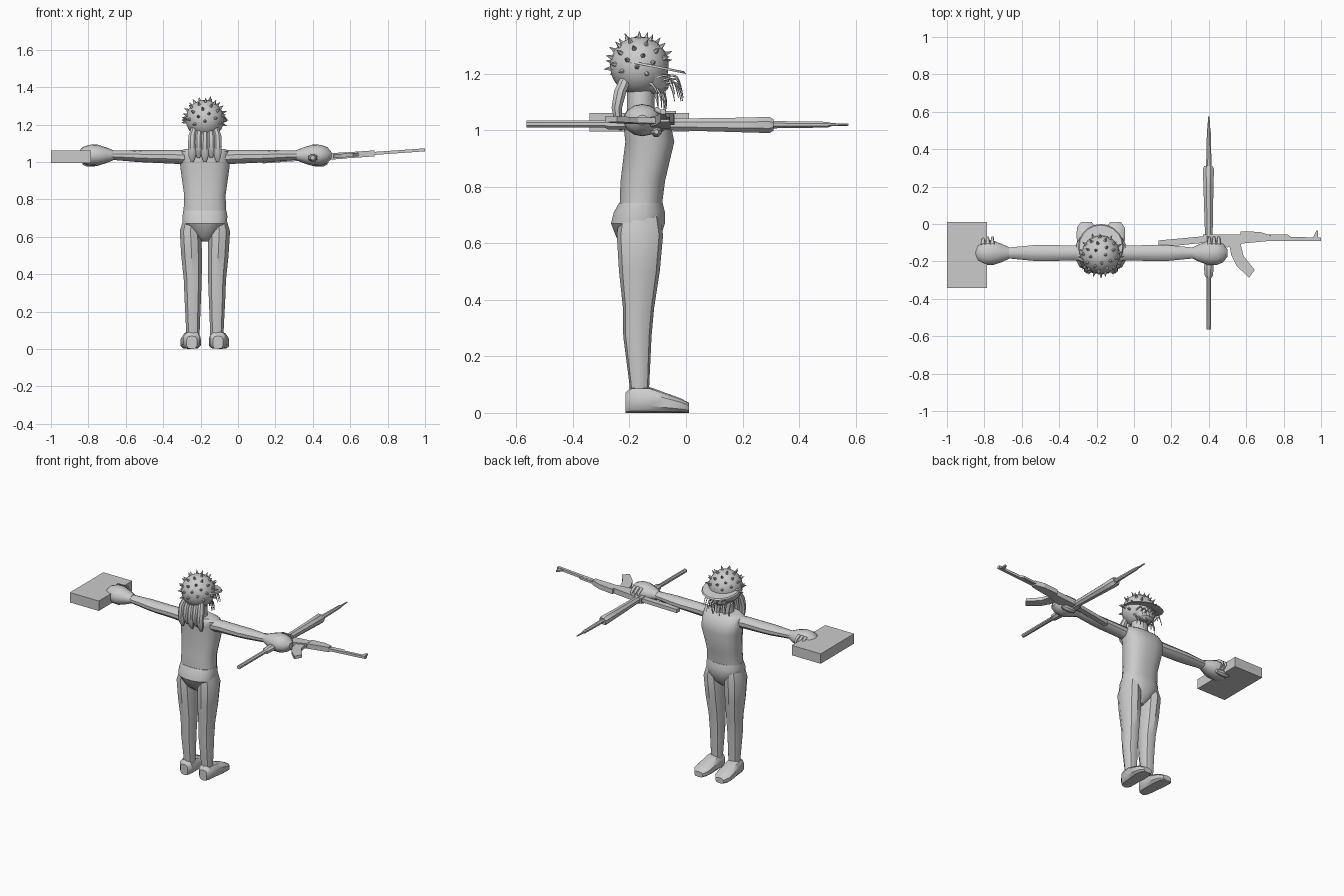
import bpy, bmesh, math
from mathutils import Vector

cube = bpy.data.objects.get("Cube")
if cube:
    bpy.data.objects.remove(cube)

GREY = (0.6, 0.6, 0.6, 1)
grey = bpy.data.materials.new("plain grey")
grey.use_nodes = True
grey.diffuse_color = GREY
grey.node_tree.nodes["Principled BSDF"].inputs["Base Color"].default_value = GREY

MID = -0.177   # body centre line in x
BODY_Y = -0.155


def finish(name, bm, smooth=True):
    bmesh.ops.recalc_face_normals(bm, faces=bm.faces)
    me = bpy.data.meshes.new(name)
    bm.to_mesh(me)
    bm.free()
    me.materials.append(grey)
    ob = bpy.data.objects.new(name, me)
    bpy.context.collection.objects.link(ob)
    if smooth:
        bpy.ops.object.select_all(action='DESELECT')
        ob.select_set(True)
        bpy.context.view_layer.objects.active = ob
        bpy.ops.object.shade_smooth_by_angle(angle=math.radians(35))
    return ob


def loft(name, axis, sections, n=12, power=1.0):
    """Skin ellipses given as (position, centre a, centre b, radius a, radius b)."""
    bm = bmesh.new()
    rings = []
    for pos, a, b, ra, rb in sections:
        ring = []
        for i in range(n):
            t = math.tau * (i + 0.5) / n
            c, s = math.cos(t), math.sin(t)
            u = a + ra * math.copysign(abs(c) ** power, c)
            v = b + rb * math.copysign(abs(s) ** power, s)
            co = {'x': (pos, u, v), 'y': (u, pos, v), 'z': (u, v, pos)}[axis]
            ring.append(bm.verts.new(co))
        rings.append(ring)
    for lo, hi in zip(rings, rings[1:]):
        for i in range(n):
            j = (i + 1) % n
            bm.faces.new((lo[i], lo[j], hi[j], hi[i]))
    bm.faces.new(rings[0])
    bm.faces.new(rings[-1])
    return finish(name, bm)


def plate(name, outline, z, thick, slope=0.07, x0=0.5):
    """Flat part lying in xy that climbs along x."""
    bm = bmesh.new()
    base = [bm.verts.new((x, y, z - thick / 2 + slope * (x - x0))) for x, y in outline]
    face = bm.faces.new(base)
    top = bmesh.ops.extrude_face_region(bm, geom=[face])
    for v in top["geom"]:
        if isinstance(v, bmesh.types.BMVert):
            v.co.z += thick
    return finish(name, bm, False)


def strand(name, pts, radius):
    """Thin tapering hair strand along a path."""
    cu = bpy.data.curves.new(name, 'CURVE')
    cu.dimensions = '3D'
    cu.bevel_depth = radius
    cu.bevel_resolution = 1
    cu.resolution_u = 4
    sp = cu.splines.new('NURBS')
    sp.points.add(len(pts) - 1)
    sp.use_endpoint_u = True
    sp.order_u = 3
    for i, p in enumerate(pts):
        sp.points[i].co = (*p, 1)
        sp.points[i].radius = 1 - 0.7 * i / (len(pts) - 1)
    cu.materials.append(grey)
    ob = bpy.data.objects.new(name, cu)
    bpy.context.collection.objects.link(ob)


# Torso and neck
loft("torso", 'z', [
    (0.735, MID, -0.16, 0.116, 0.076), (0.82, MID, -0.153, 0.112, 0.08),
    (0.96, MID, -0.128, 0.132, 0.088), (1.02, MID, -0.138, 0.138, 0.085),
    (1.055, MID, -0.15, 0.136, 0.07), (1.07, MID, -0.155, 0.11, 0.055)], 16, 0.8)
loft("neck", 'z', [(1.05, MID, -0.16, 0.06, 0.05), (1.17, MID, -0.16, 0.05, 0.05)])

# Hips
loft("briefs", 'z', [
    (0.575, MID, -0.165, 0.02, 0.03), (0.61, MID, -0.168, 0.06, 0.075),
    (0.67, MID, -0.17, 0.12, 0.097), (0.71, MID, -0.165, 0.122, 0.092),
    (0.742, MID, -0.16, 0.117, 0.079)], 16, 0.85)

for side, label in ((1, "left"), (-1, "right")):
    # Leg and foot
    loft(label + "_leg", 'z', [
        (z, MID + side * cx, cy, rx, ry) for z, cx, cy, rx, ry in (
            (0.05, 0.064, -0.165, 0.036, 0.032), (0.1, 0.064, -0.165, 0.038, 0.035),
            (0.27, 0.065, -0.172, 0.046, 0.05), (0.37, 0.065, -0.168, 0.05, 0.055),
            (0.5, 0.071, -0.165, 0.058, 0.072), (0.63, 0.077, -0.163, 0.06, 0.082),
            (0.7, 0.07, -0.163, 0.045, 0.07))], 10, 0.9)
    loft(label + "_foot", 'y', [
        (y, MID + side * cx, h / 2, rx, h / 2) for y, cx, rx, h in (
            (-0.215, 0.07, 0.028, 0.07), (-0.195, 0.07, 0.045, 0.092),
            (-0.13, 0.073, 0.05, 0.092), (-0.07, 0.076, 0.056, 0.07),
            (-0.02, 0.078, 0.052, 0.052), (0.01, 0.078, 0.03, 0.036))], 10, 0.65)
    # Arm, fist and thumb
    loft(label + "_arm", 'x', [
        (MID + side * d, BODY_Y, z, ry, rz) for d, z, ry, rz in (
            (0.1, 1.025, 0.045, 0.038), (0.17, 1.028, 0.042, 0.037),
            (0.3, 1.03, 0.046, 0.033), (0.36, 1.032, 0.044, 0.032),
            (0.5, 1.036, 0.03, 0.024), (0.53, 1.036, 0.028, 0.024))], 10)
    loft(label + "_fist", 'x', [
        (MID + side * d, BODY_Y, 1.036, ry, rz) for d, ry, rz in (
            (0.49, 0.031, 0.027), (0.53, 0.05, 0.043), (0.575, 0.066, 0.057),
            (0.62, 0.066, 0.056), (0.655, 0.05, 0.043), (0.676, 0.02, 0.018))], 14)
    loft(label + "_thumb", 'x', [
        (MID + side * d, -0.105, 0.995, r, r) for d, r in (
            (0.56, 0.012), (0.59, 0.02), (0.635, 0.02), (0.655, 0.008))], 8)
    for i in range(3):
        x = MID + side * (0.58 + 0.025 * i)
        strand(f"{label}_finger_{i + 1}", [
            (x, -0.11, 1.075), (x, -0.075, 1.06), (x, -0.07, 1.03), (x, -0.1, 1.01)], 0.011)

# Head with a jaw
HEAD = Vector((MID, -0.165, 1.228))
bm = bmesh.new()
bmesh.ops.create_uvsphere(bm, u_segments=18, v_segments=12, radius=0.104)
bmesh.ops.translate(bm, verts=bm.verts, vec=HEAD)
finish("head", bm)
loft("jaw", 'z', [(1.13, MID, -0.11, 0.03, 0.03), (1.15, MID, -0.115, 0.06, 0.055),
                  (1.2, MID, -0.13, 0.085, 0.075)])

# Spikes spread over the scalp
bm = bmesh.new()
COUNT = 44
for i in range(COUNT):
    z = 0.97 - 1.3 * i / COUNT
    r = math.sqrt(1 - z * z)
    a = i * math.pi * (3 - math.sqrt(5))
    n = Vector((r * math.cos(a), r * math.sin(a), z))
    if z < 0.1 and n.y > 0.4:
        continue
    rot = n.to_track_quat('Z', 'Y').to_matrix().to_4x4()
    rot.translation = HEAD + n * 0.11
    bmesh.ops.create_cone(bm, cap_ends=True, segments=5, radius1=0.012,
                          radius2=0.001, depth=0.032, matrix=rot)
finish("scalp_spikes", bm, False)

# Thin tilted brim across the brow
bm = bmesh.new()
bmesh.ops.create_cone(bm, cap_ends=True, segments=20, radius1=0.122,
                      radius2=0.116, depth=0.008)
for v in bm.verts:
    v.co += Vector((MID, -0.122, 1.228 - 0.2 * v.co.y))
finish("brow_brim", bm, False)

# Long back hair in overlapping locks
for i in range(5):
    x = MID + 0.034 * (i - 2)
    tip = 1.0 + 0.022 * (i % 2)
    loft(f"back_hair_{i + 1}", 'z', [
        (tip, x, -0.232, 0.008, 0.006), (tip + 0.03, x, -0.24, 0.02, 0.014),
        (1.08, x, -0.245, 0.024, 0.02), (1.14, x, -0.232, 0.022, 0.024),
        (1.19, x * 0.8 + MID * 0.2, -0.21, 0.018, 0.022)], 8)

# Curled beard strands and side whiskers
for i in range(9):
    f = (i - 4) / 4
    x = MID + 0.07 * f
    y = -0.085 - 0.03 * f * f
    z = 1.17 + 0.012 * (i % 3 - 1)
    strand(f"beard_strand_{i + 1}", [
        (x, y, z), (x, y + 0.04, z + 0.018), (x, y + 0.065, z),
        (x + 0.006 * f, y + 0.075, z - 0.055)], 0.005)
    strand(f"under_beard_{i + 1}", [
        (x, y - 0.02, z - 0.01), (x, y + 0.02, z - 0.03), (x, y + 0.015, z - 0.09)], 0.006)

# Flat case held in the right hand
bm = bmesh.new()
bmesh.ops.create_cube(bm, size=1)
bmesh.ops.scale(bm, verts=bm.verts, vec=(0.213, 0.352, 0.066))
bmesh.ops.translate(bm, verts=bm.verts, vec=(-0.8935, -0.165, 1.028))
finish("flat_case", bm, False)

# Rifle lying on its side, pointing outward
plate("rifle_stock", [(0.13, -0.125), (0.13, -0.088), (0.38, -0.065), (0.38, -0.1)], 1.03, 0.024)
plate("rifle_receiver", [(0.37, -0.055), (0.58, -0.055), (0.58, -0.105), (0.5, -0.125),
                         (0.37, -0.11)], 1.03, 0.034)
plate("rifle_handguard", [(0.57, -0.04), (0.67, -0.042), (0.73, -0.06), (0.73, -0.09),
                          (0.57, -0.105)], 1.03, 0.032)
plate("rifle_grip", [(0.42, -0.1), (0.46, -0.11), (0.43, -0.19), (0.39, -0.18)], 1.03, 0.024)
plate("rifle_magazine", [(0.51, -0.115), (0.57, -0.105), (0.585, -0.17), (0.645, -0.245),
                         (0.615, -0.287), (0.55, -0.225), (0.52, -0.165)], 1.03, 0.02)
plate("rifle_barrel", [(0.72, -0.068), (1.0, -0.072), (1.0, -0.09), (0.72, -0.09)], 1.03, 0.016)
plate("rifle_gas_tube", [(0.72, -0.056), (0.82, -0.056), (0.84, -0.07), (0.72, -0.07)], 1.03, 0.014)
plate("rifle_front_sight", [(0.955, -0.075), (0.975, -0.036), (0.985, -0.036),
                            (0.985, -0.075)], 1.03, 0.01)

# Long launcher-like weapon crossing the left hand
GX = 0.4
loft("long_gun_rear_tube", 'y', [
    (-0.565, GX, 1.022, 0.013, 0.013), (-0.29, GX, 1.022, 0.014, 0.013),
    (-0.275, GX, 1.022, 0.024, 0.02), (-0.23, GX, 1.022, 0.028, 0.022),
    (-0.16, GX, 1.022, 0.018, 0.018)], 8)
loft("long_gun_body", 'y', [
    (-0.17, GX, 1.022, 0.016, 0.02), (-0.06, GX, 1.021, 0.022, 0.022),
    (0.2, GX - 0.002, 1.019, 0.029, 0.028), (0.295, GX - 0.002, 1.019, 0.032, 0.031),
    (0.31, GX - 0.002, 1.019, 0.024, 0.022)], 8)
loft("long_gun_barrel", 'y', [
    (0.3, GX, 1.02, 0.016, 0.014), (0.5, GX, 1.02, 0.011, 0.011),
    (0.515, GX, 1.02, 0.008, 0.006), (0.575, GX, 1.02, 0.004, 0.004)], 8)
